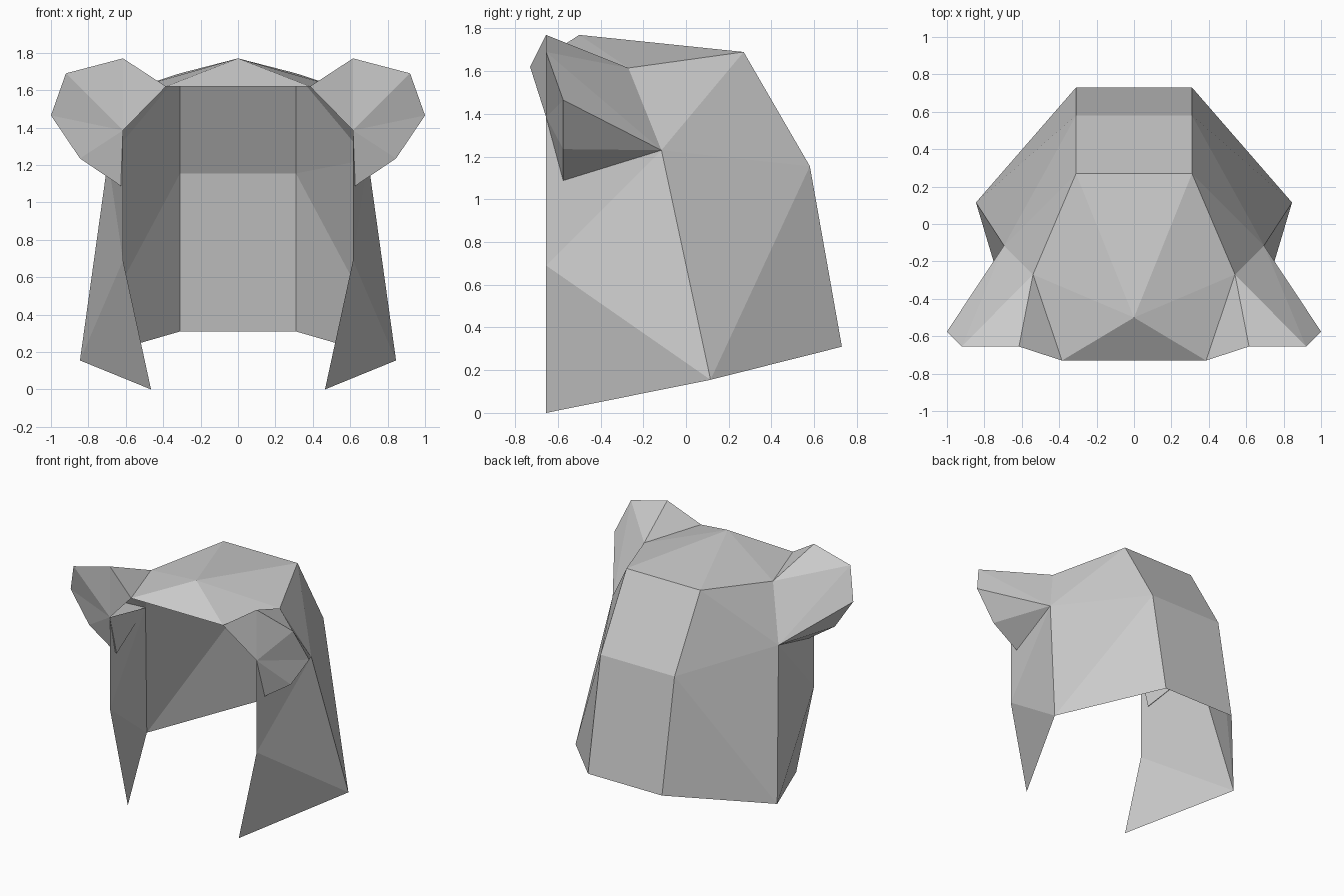
import bpy
import bmesh

cube = bpy.data.objects.get("Cube")
if cube:
    bpy.data.objects.remove(cube)

# Single matte grey
grey = bpy.data.materials.new("light grey")
grey.use_nodes = True
grey.diffuse_color = (0.6, 0.6, 0.6, 1)
grey.node_tree.nodes["Principled BSDF"].inputs["Base Color"].default_value = grey.diffuse_color

# Corner points of the left half, shared by neighbouring parts
peak = (0, -0.5, 1.77)
brim = (0.385, -0.73, 1.62)
temple = (0.54, -0.27, 1.615)
cheek = (0.695, -0.115, 1.23)
rear_top = (0.31, 0.27, 1.69)
rear_mid = (0.31, 0.58, 1.155)
rear_low = (0.31, 0.73, 0.31)
side_low = (0.845, 0.115, 0.155)
flap_tip = (0.465, -0.655, 0)
flap_mid = (0.615, -0.655, 0.69)

ear_root = (0.615, -0.655, 1.385)
ear_top = (0.615, -0.655, 1.77)
ear_upper = (0.92, -0.655, 1.69)
ear_outer = (1, -0.575, 1.465)
ear_lower = (0.845, -0.575, 1.235)
ear_bottom = (0.615, -0.575, 1.08)


def centre(point):
    """The point moved to the plane of symmetry."""
    return (0, point[1], point[2])


def fan(hub, *rim):
    """Triangles from a hub to each consecutive pair of rim points."""
    return [(hub, p, q) for p, q in zip(rim, rim[1:])]


def half_span(upper, lower):
    """Left half of a flat panel that crosses the middle."""
    return (upper, lower, centre(lower), centre(upper))


def make_part(name, faces):
    """Build the left half from its faces and mirror it across x."""
    bm = bmesh.new()
    verts = {}
    for face in faces:
        for p in face:
            if p not in verts:
                verts[p] = bm.verts.new(p)
        bm.faces.new([verts[p] for p in face])
    mesh = bpy.data.meshes.new(name)
    bm.to_mesh(mesh)
    bm.free()
    mesh.materials.append(grey)
    part = bpy.data.objects.new(name, mesh)
    bpy.context.collection.objects.link(part)
    mirror = part.modifiers.new("Mirror", "MIRROR")
    mirror.use_axis[0] = True
    mirror.use_clip = True
    mirror.merge_threshold = 0.001
    return part


# Faceted top of the hood, with the brim overhanging the opening
make_part("crown", fan(peak, centre(brim), brim, temple, rear_top, centre(rear_top))
          + [(brim, ear_top, temple)])

# Two flat panels down the back
make_part("rear_panel", [half_span(rear_top, rear_mid), half_span(rear_mid, rear_low)])

# Sides, running forward into pointed front flaps
make_part("side_panels",
          fan(cheek, side_low, rear_mid, rear_top, temple)
          + [(side_low, rear_low, rear_mid)]
          + fan(side_low, cheek, flap_mid, flap_tip)
          + [(flap_mid, cheek, ear_root)])

# Hollow ears: front fan, tapering back and the inner fold
make_part("ears",
          fan(ear_root, cheek, ear_bottom, ear_lower, ear_outer, ear_upper, ear_top, brim)
          + fan(cheek, temple, ear_upper, ear_outer, ear_lower, ear_bottom)
          + [(ear_top, ear_upper, temple)])
